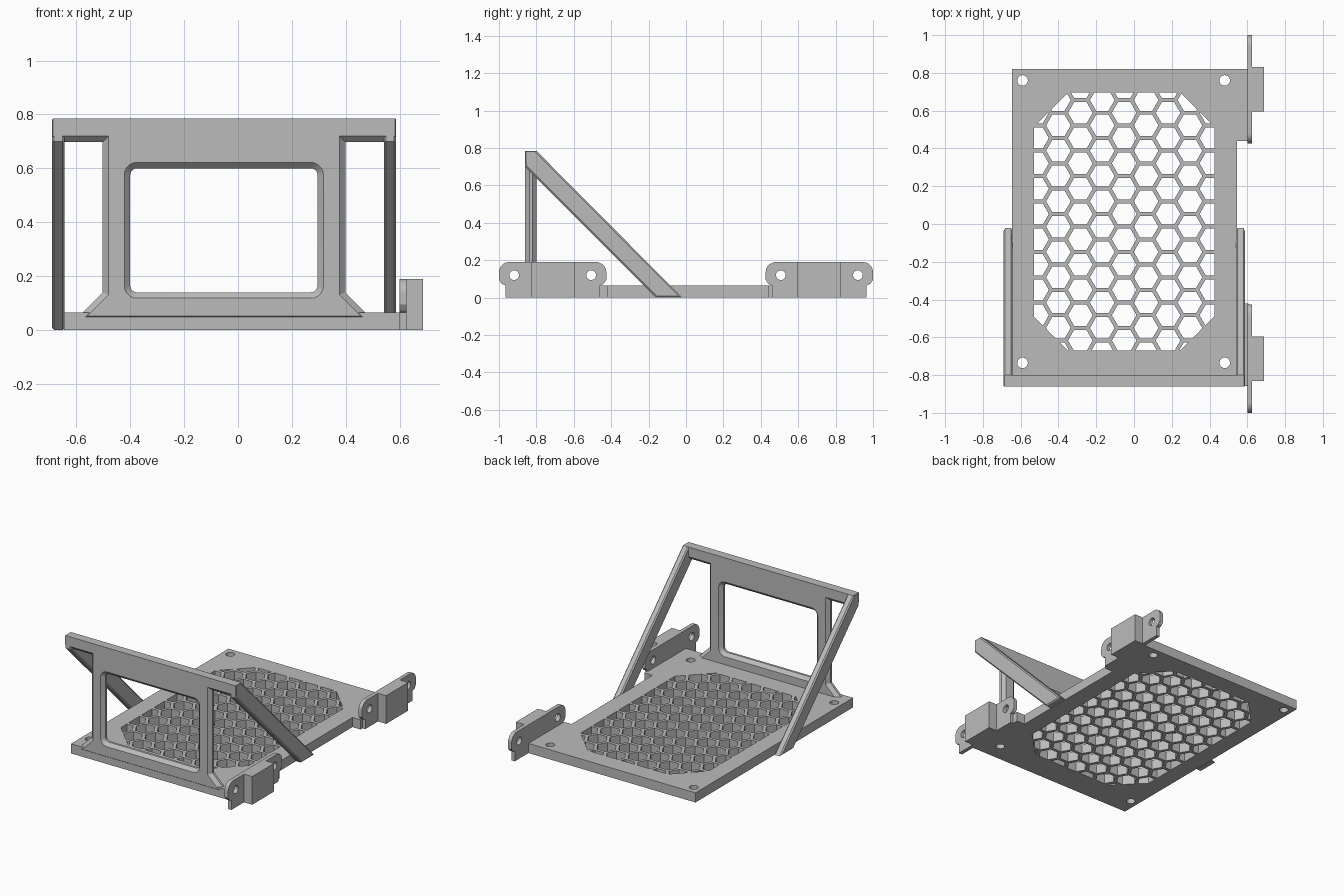
import bpy, bmesh
from math import sin, cos, pi, sqrt
from mathutils import Vector, Matrix

cube = bpy.data.objects.get("Cube")
if cube:
    bpy.data.objects.remove(cube)

grey = bpy.data.materials.new("plain grey")
grey.use_nodes = True
grey.diffuse_color = (0.5, 0.5, 0.5, 1)
grey.node_tree.nodes["Principled BSDF"].inputs["Base Color"].default_value = (0.5, 0.5, 0.5, 1)

# Local (u, v, w) to world: X maps (y, z, x), Y maps (x, z, -y), Z is unchanged
AXES = {
    "X": Matrix(((0, 0, 1), (1, 0, 0), (0, 1, 0))),
    "Y": Matrix(((1, 0, 0), (0, 0, -1), (0, 1, 0))),
    "Z": Matrix.Identity(3),
}


def inset(loop, d):
    """Move a loop sideways to its left, into the solid."""
    out = []
    for i, c in enumerate(loop):
        a = (c - loop[i - 1]).normalized()
        b = (loop[(i + 1) % len(loop)] - c).normalized()
        n1, n2 = Vector((-a.y, a.x)), Vector((-b.y, b.x))
        out.append(c + (n1 + n2) * d / (1 + n1.dot(n2)))
    return out


def prism(name, axis, lo, hi, outer, holes=(), chamfer=0.0):
    """Extrude a counter-clockwise outline with clockwise holes."""
    bm = bmesh.new()
    levels = [(lo, 0), (hi, 0)]
    if chamfer:
        levels = [(lo, chamfer), (lo + chamfer, 0), (hi - chamfer, 0), (hi, chamfer)]
    caps = {lo: [], hi: []}
    for loop in [outer, *holes]:
        loop = [Vector(p) for p in loop]
        rings = []
        for w, d in levels:
            pts = inset(loop, d) if d else loop
            rings.append([bm.verts.new((p.x, p.y, w)) for p in pts])
        n = len(loop)
        for r, s in zip(rings, rings[1:]):
            for i in range(n):
                j = (i + 1) % n
                bm.faces.new((r[i], r[j], s[j], s[i]))
        for w, ring in ((lo, rings[0]), (hi, rings[-1])):
            caps[w] += [bm.edges.get((ring[i - 1], ring[i])) for i in range(n)]
    for w, edges in caps.items():
        bmesh.ops.triangle_fill(bm, use_beauty=True, edges=edges, normal=(0, 0, 1))
    bm.transform(AXES[axis].to_4x4())
    bmesh.ops.recalc_face_normals(bm, faces=bm.faces[:])
    mesh = bpy.data.meshes.new(name)
    bm.to_mesh(mesh)
    bm.free()
    mesh.materials.append(grey)
    ob = bpy.data.objects.new(name, mesh)
    bpy.context.collection.objects.link(ob)
    return ob


def arc(cx, cy, r, start, end, steps):
    return [(cx + r * cos(start + (end - start) * i / steps),
             cy + r * sin(start + (end - start) * i / steps)) for i in range(steps + 1)]


def round_hole(cx, cy, r):
    return arc(cx, cy, r, 2 * pi, 0, 24)[:-1]


def box(x0, x1, y0, y1):
    return [(x0, y0), (x1, y0), (x1, y1), (x0, y1)]


def clip(poly, point, normal):
    """Keep the part of a convex polygon on the inner side of a line."""
    out = []
    for i, b in enumerate(poly):
        a = poly[i - 1]
        da, db = (a - point).dot(normal), (b - point).dot(normal)
        if (da > 0) != (db > 0):
            out.append(a.lerp(b, da / (da - db)))
        if db > 0:
            out.append(b)
    return [p for i, p in enumerate(out) if (p - out[i - 1]).length > 1e-4]


def area(poly):
    return abs(sum(poly[i - 1].cross(p) for i, p in enumerate(poly))) / 2 if len(poly) > 2 else 0


MID = -0.052

# Honeycomb openings, trimmed to a rectangle with cut corners
vx0, vx1, vy0, vy1, cut = -0.53, 0.425, -0.67, 0.695, 0.18
vent = [Vector(p) for p in (
    (vx0 + cut, vy0), (vx1 - cut, vy0), (vx1, vy0 + cut), (vx1, vy1 - cut),
    (vx1 - cut, vy1), (vx0 + cut, vy1), (vx0, vy1 - cut), (vx0, vy0 + cut))]
pitch, wall = 0.134, 0.021
radius = (pitch - wall) / sqrt(3)
cells = []
for col in range(-5, 6):
    for row in range(-1, 13):
        cx = MID + col * pitch * sqrt(3) / 2
        cy = 0.656 - pitch * (row + (0 if col % 2 else 0.5))
        cell = [Vector((cx + radius * cos(k * pi / 3), cy + radius * sin(k * pi / 3)))
                for k in range(6)]
        for i, b in enumerate(vent):
            if len(cell) < 3:
                break
            side = b - vent[i - 1]
            cell = clip(cell, b, Vector((-side.y, side.x)).normalized())
        if area(cell) > 0.0003:
            cells.append(cell[::-1])

# Base plate with side tabs, corner holes and honeycomb
corner_holes = [round_hole(x, y, 0.028) for x in (-0.59, 0.48) for y in (-0.735, 0.76)]
plate = [(-0.645, -0.857), (0.605, -0.857), (0.605, -0.42), (0.545, -0.42),
         (0.545, 0.44), (0.605, 0.44), (0.605, 0.82), (-0.645, 0.82)]
prism("base_plate", "Z", 0, 0.065, plate, corner_holes + cells)

# Upright front panel with a rounded window
half = [(0.56, 0.03), (0.45, 0.14), (0.45, 0.75)]
body = [(MID + x, z) for x, z in half] + [(MID - x, z) for x, z in half[::-1]]
r = 0.025
window = []
for k, (x, z) in enumerate(((0.295, 0.6), (-0.4, 0.6), (-0.4, 0.14), (0.295, 0.14))):
    sx, sz = (-1 if x > 0 else 1), (-1 if z > 0.3 else 1)
    window += arc(x + sx * r, z + sz * r, r, k * pi / 2, (k + 1) * pi / 2, 5)
prism("front_panel", "Y", 0.80, 0.86, body, [window[::-1]], 0.022)

# Top rail with a chamfered underside
rail = [(-0.86, 0.72), (-0.838, 0.698), (-0.822, 0.698), (-0.80, 0.72),
        (-0.80, 0.785), (-0.86, 0.785)]
prism("top_rail", "X", -0.69, 0.587, rail, chamfer=0.004)

# Diagonal struts on both sides
strut = [(-0.86, 0.70), (-0.16, 0), (-0.02, 0), (-0.80, 0.785), (-0.86, 0.785)]
for name, lo, hi in (("right_strut", -0.69, -0.643), ("left_strut", 0.541, 0.587)):
    prism(name, "X", lo, hi, strut, chamfer=0.008)

# Mounting brackets: eared plate and solid block
ear = [(0.252, 0), (0.252, 0.065), (0.272, 0.073), (0.287, 0.095)] + \
    arc(0.232, 0.135, 0.055, 0, pi / 2, 8)
for name, cy in (("front", -0.713), ("back", 0.713)):
    outline = [(cy + y, z) for y, z in ear] + [(cy - y, z) for y, z in ear[::-1]]
    holes = [round_hole(cy + s * 0.206, 0.12, 0.026) for s in (-1, 1)]
    prism(name + "_bracket_plate", "X", 0.6, 0.626, outline, holes)
    prism(name + "_bracket_block", "Z", 0, 0.19, box(0.601, 0.687, cy - 0.117, cy + 0.117))

# Smooth only the round holes and corners
for ob in bpy.context.collection.objects:
    ob.select_set(ob.type == "MESH")
    if ob.type == "MESH":
        bpy.context.view_layer.objects.active = ob
bpy.ops.object.shade_smooth_by_angle(angle=pi / 7)
